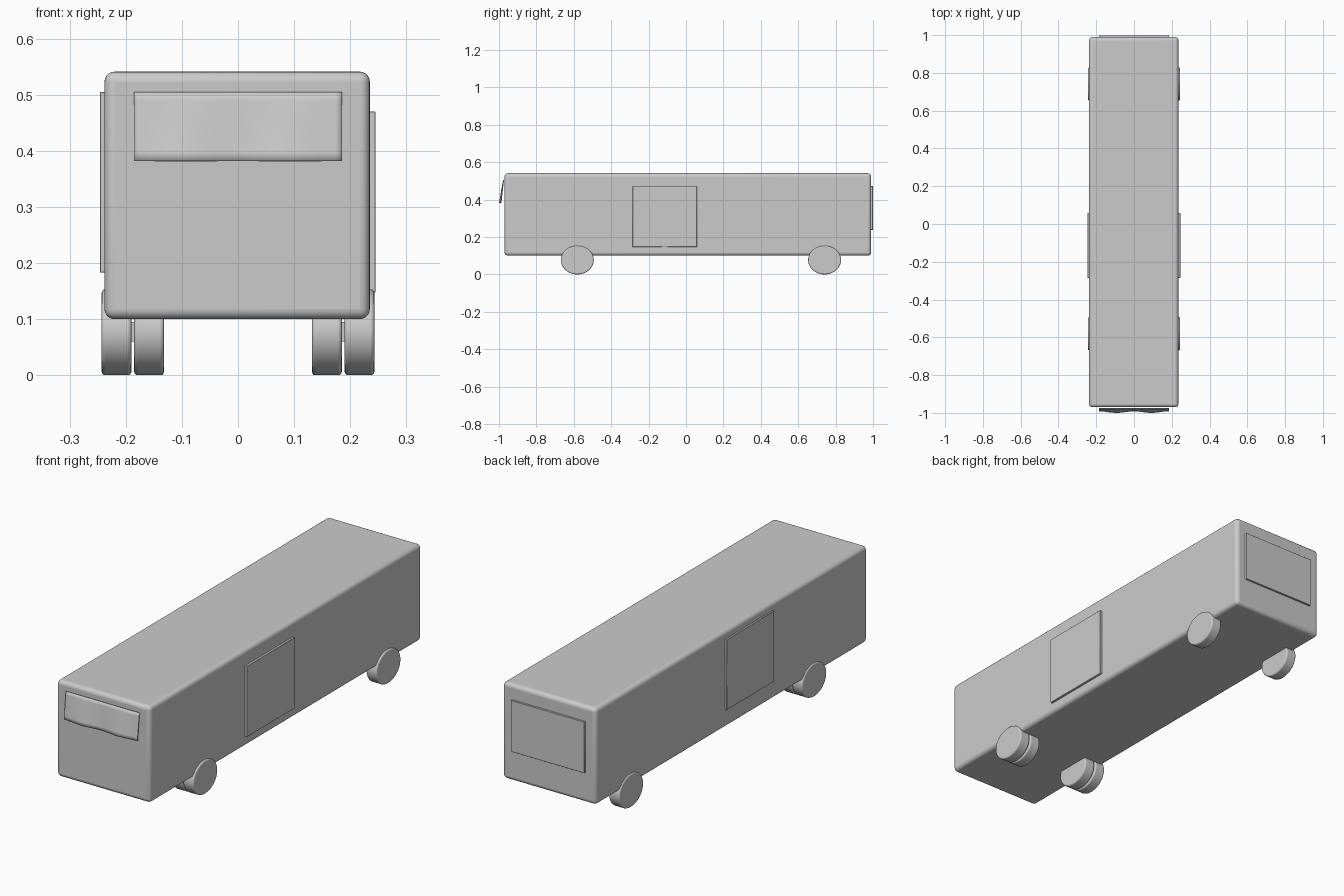
import bpy, math

if "Cube" in bpy.data.objects:
    bpy.data.objects.remove(bpy.data.objects["Cube"])


def finish(ob, bevel=0.0, segments=3):
    """Optional rounded edges, then smooth shading with sharp edges kept."""
    if bevel:
        mod = ob.modifiers.new("Bevel", 'BEVEL')
        mod.width = bevel
        mod.segments = segments
        mod.limit_method = 'ANGLE'
    bpy.ops.object.select_all(action='DESELECT')
    ob.select_set(True)
    bpy.context.view_layer.objects.active = ob
    bpy.ops.object.shade_smooth_by_angle(angle=math.radians(40))
    return ob


def box(name, lo, hi, bevel=0.0, segments=3):
    bpy.ops.mesh.primitive_cube_add(
        size=1, location=[(a + b) / 2 for a, b in zip(lo, hi)])
    ob = bpy.context.object
    ob.name = name
    ob.scale = [b - a for a, b in zip(lo, hi)]
    bpy.ops.object.transform_apply(location=False, rotation=False, scale=True)
    return finish(ob, bevel, segments)


def wheel(name, x0, x1, y):
    """Slightly oval tyre standing on the ground."""
    bpy.ops.mesh.primitive_cylinder_add(
        vertices=48, radius=1, depth=1, rotation=(0, math.pi / 2, 0))
    ob = bpy.context.object
    ob.name = name
    bpy.ops.object.transform_apply(location=False, rotation=True, scale=False)
    ob.scale = (abs(x1 - x0), 0.088, 0.0765)
    ob.location = ((x0 + x1) / 2, y, 0.0765)
    bpy.ops.object.transform_apply(location=False, rotation=False, scale=True)
    return finish(ob, 0.006, 3)


# Body shell
box("body", (-0.238, -0.97, 0.10), (0.235, 0.99, 0.541), 0.018, 5)

# Side doors and rear window
box("right_door", (0.230, -0.285, 0.147), (0.245, 0.058, 0.47), 0.001, 1)
box("left_door", (-0.246, -0.285, 0.183), (-0.232, 0.058, 0.505), 0.001, 1)
box("rear_window", (-0.186, 0.982, 0.238), (0.186, 0.999, 0.472), 0.001, 1)

# Tilted windscreen: two gentle bulges that grow toward the lower edge
cols, rows = 32, 8
verts, faces = [], []
for j in range(rows + 1):
    v = j / rows
    for i in range(cols + 1):
        u = i / cols
        bulge = 0.008 * v * math.sin(2 * math.pi * u) ** 2
        verts.append((-0.185 + 0.37 * u, -0.978 - 0.014 * v - bulge,
                      0.505 - 0.123 * v))
for j in range(rows):
    for i in range(cols):
        a = j * (cols + 1) + i
        faces.append((a, a + cols + 1, a + cols + 2, a + 1))
mesh = bpy.data.meshes.new("windscreen")
mesh.from_pydata(verts, [], faces)
screen = bpy.data.objects.new("windscreen", mesh)
bpy.context.collection.objects.link(screen)
solid = screen.modifiers.new("Solidify", 'SOLIDIFY')
solid.thickness = 0.005
solid.offset = -1
finish(screen)

# Wheels: twin tyres in front, single tyres at the rear
for side, s in (("left", -1), ("right", 1)):
    wheel(f"front_{side}_outer_wheel", s * 0.190, s * 0.243, -0.581)
    wheel(f"front_{side}_inner_wheel", s * 0.132, s * 0.185, -0.581)
    wheel(f"rear_{side}_wheel", s * 0.190, s * 0.243, 0.741)
    # Axle stubs joining the twin tyres
    wheel_gap = box(f"front_{side}_hub", (min(s * 0.18, s * 0.195), -0.60, 0.06),
                    (max(s * 0.18, s * 0.195), -0.56, 0.095))
